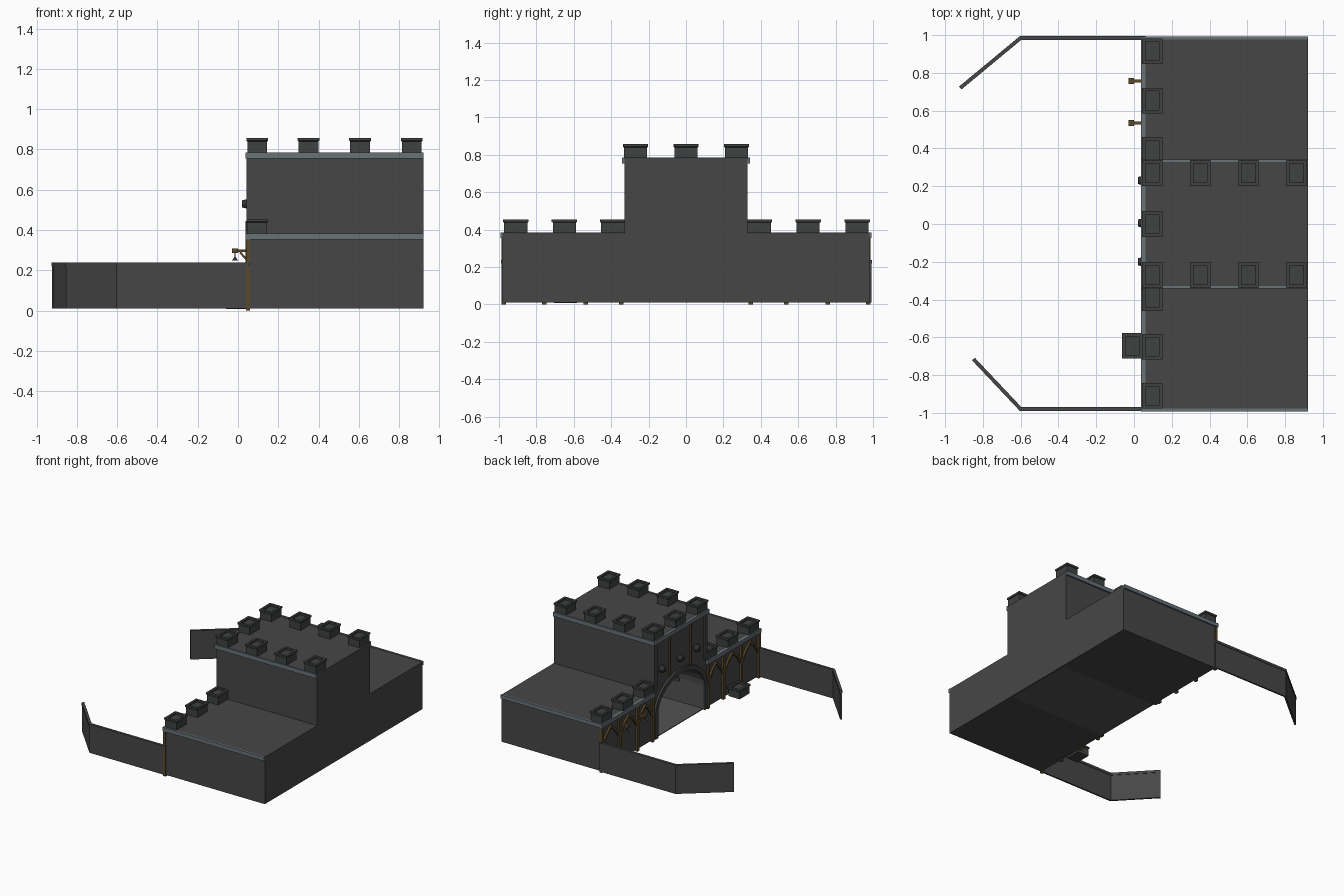
import bpy, bmesh, math
from mathutils import Vector

if "Cube" in bpy.data.objects:
    bpy.data.objects.remove(bpy.data.objects["Cube"])


def mat(name, r, g, b):
    m = bpy.data.materials.new(name)
    m.diffuse_color = (r, g, b, 1)
    m.use_nodes = True
    m.node_tree.nodes["Principled BSDF"].inputs["Base Color"].default_value = m.diffuse_color
    return m


STONE = mat("dark stone", .062, .062, .062)
CAP = mat("merlon stone", .05, .052, .052)
INNER = mat("inner stone", .085, .085, .085)
TRIM = mat("blue grey trim", .14, .17, .185)
WOOD = mat("timber", .105, .068, .025)
IRON = mat("iron", .03, .03, .033)


def finish(bm, name, *mats):
    bmesh.ops.recalc_face_normals(bm, faces=bm.faces)
    me = bpy.data.meshes.new(name)
    bm.to_mesh(me)
    bm.free()
    for m in mats:
        me.materials.append(m)
    ob = bpy.data.objects.new(name, me)
    bpy.context.collection.objects.link(ob)
    return ob


def box(name, m, x0, x1, y0, y1, z0, z1):
    bm = bmesh.new()
    bmesh.ops.create_cube(bm, size=1)
    for v in bm.verts:
        v.co = ((x0 + x1) / 2 + v.co.x * (x1 - x0),
                (y0 + y1) / 2 + v.co.y * (y1 - y0),
                (z0 + z1) / 2 + v.co.z * (z1 - z0))
    return finish(bm, name, m)


def prism(bm, pts, x0, x1):
    """Extrude a closed (y, z) outline along x."""
    f = bm.faces.new([bm.verts.new((x0, y, z)) for y, z in pts])
    g = bmesh.ops.extrude_face_region(bm, geom=[f])
    for v in g["geom"]:
        if isinstance(v, bmesh.types.BMVert):
            v.co.x = x1


def beam(name, m, a, b, w, h):
    """Bar from a to b, w wide and h deep."""
    a, b = Vector(a), Vector(b)
    ob = box(name, m, -w / 2, w / 2, -h / 2, h / 2, 0, (b - a).length)
    ob.location = a
    ob.rotation_euler = (b - a).to_track_quat('Z', 'Y').to_euler()
    return ob


# gate outline: straight jambs and a low round head
def arch(half, spring, rise, n=14):
    return [(half * math.cos(math.pi * i / n), spring + rise * math.sin(math.pi * i / n))
            for i in range(n + 1)]


# castle body with gate passage, closed at the back
outer = [(-.98, .01), (-.98, .38), (-.33, .38), (-.33, .78),
         (.33, .78), (.33, .38), (.98, .38), (.98, .01)]
head = arch(.29, .2, .21)
bm = bmesh.new()
prism(bm, outer + [(.29, .01)] + head + [(-.29, .01)], .055, .9)
for f in bm.faces:
    c = f.calc_center_median()
    if abs(c.y) < .3 and .012 < c.z < .42 and abs(f.normal.x) < .5:
        f.material_index = 1
finish(bm, "castle_body", STONE, INNER)
bm = bmesh.new()
prism(bm, outer, .9, .92)
finish(bm, "back_wall", STONE)
box("passage_back", INNER, .892, .9, -.29, .29, .012, .42)
box("passage_floor", INNER, .055, .9, -.29, .29, .01, .016)

# arch band around the gate
bm = bmesh.new()
prism(bm, [(.325, .01)] + arch(.325, .2, .245) + [(-.325, .01), (-.29, .01)]
      + head[::-1] + [(.29, .01)], .038, .06)
finish(bm, "gate_arch", CAP)

# trim bands on the parapets
for s in (-1, 1):
    y0, y1 = sorted((s * .978, s * .992))
    box("wing_side_trim", TRIM, .036, .92, y0, y1, .354, .384)
    y0, y1 = sorted((s * .328, s * .342))
    box("tower_side_trim", TRIM, .036, .92, y0, y1, .754, .786)
    y0, y1 = sorted((s * .33, s * .985))
    box("wing_front_trim", TRIM, .036, .06, y0, y1, .354, .384)
    y0, y1 = sorted((s * .295, s * .33))
    box("tower_corner_post", STONE, .042, .06, y0, y1, .4, .755)
    beam("tower_timber", WOOD, (.05, s * .13, .44), (.05, s * .13, .755), .014, .014)
box("tower_front_trim", TRIM, .036, .06, -.335, .335, .754, .786)


# hollow-topped merlon with a flared cap
def merlon(x, y, z):
    bm = bmesh.new()
    rings = [(.049, .062, 0), (.049, .062, .055), (.054, .068, .06), (.054, .068, .073),
             (.036, .05, .073), (.036, .05, .058)]
    loops = [[bm.verts.new((x + sx * a, y + sy * b, z + h))
              for sx, sy in ((-1, -1), (1, -1), (1, 1), (-1, 1))] for a, b, h in rings]
    for lo, hi in zip(loops, loops[1:]):
        for i in range(4):
            j = (i + 1) % 4
            bm.faces.new((lo[i], lo[j], hi[j], hi[i]))
    bm.faces.new(loops[0])
    bm.faces.new(loops[-1])
    finish(bm, "merlon", CAP)


for x in (.096, .35, .606, .862):
    for y in (-.27, .27):
        merlon(x, y, .784)
merlon(.096, 0, .784)
for y in (.915, .653, .392, -.91, -.65, -.392):
    merlon(.096, y, .382)
merlon(-.01, -.645, .008)  # fallen one beside the gate


# curtain walls with a coping, bent inward at the far end
def curtain(path):
    for name, w, z0, z1 in (("curtain_wall", .013, .01, .222), ("wall_coping", .02, .218, .238)):
        bm = bmesh.new()
        p = [Vector(q) for q in path]
        n0, n1 = [Vector((-d.y, d.x)).normalized() for d in (p[1] - p[0], p[2] - p[1])]
        mid = (n0 + n1).normalized()
        offs = [n0, mid / mid.dot(n0), n1]
        ring = [q + o * w / 2 for q, o in zip(p, offs)]
        ring += [q - o * w / 2 for q, o in zip(p, offs)][::-1]
        f = bm.faces.new([bm.verts.new((q.x, q.y, z0)) for q in ring])
        g = bmesh.ops.extrude_face_region(bm, geom=[f])
        for v in g["geom"]:
            if isinstance(v, bmesh.types.BMVert):
                v.co.z = z1
        finish(bm, name, STONE)


curtain([(.06, .985), (-.6, .985), (-.92, .72)])
curtain([(.06, -.98), (-.6, -.98), (-.85, -.715)])

# timber posts and braces on the wing fronts
for s in (-1, 1):
    posts = (.975, .757, .535)
    for y in posts:
        beam("timber_post", WOOD, (.05, s * y, 0), (.05, s * y, .355), .02, .024)
    beam("timber_post", WOOD, (.05, s * .345, 0), (.05, s * .345, .355), .02, .024)
    for a, b in zip(posts, posts[1:] + (.345,)):
        m = (a + b) / 2
        for y in (a, b):
            q = y + (m - y) * .6
            beam("timber_brace", WOOD, (.048, s * y, .2), (.048, s * q, .29), .016, .016)
            beam("timber_brace", WOOD, (.048, s * q, .285), (.048, s * m, .325), .016, .016)


def cone(name, m, loc, r1, r2, d, along_x=False):
    bm = bmesh.new()
    bmesh.ops.create_cone(bm, cap_ends=True, segments=10, radius1=r1, radius2=r2, depth=d)
    ob = finish(bm, name, m)
    ob.location = loc
    if along_x:
        ob.rotation_euler.y = math.pi / 2
    return ob


# bracketed hanging lamps on the left wing
for y in (.757, .535):
    beam("lamp_arm", WOOD, (.045, y, .297), (-.005, y, .297), .014, .014)
    beam("lamp_brace", WOOD, (.045, y, .25), (.01, y, .29), .01, .01)
    box("lamp_arm_end", WOOD, -.03, 0, y - .015, y + .015, .287, .308)
    cone("lamp_chain", IRON, (-.015, y, .275), .003, .003, .03)
    cone("lamp_shade", IRON, (-.015, y, .257), .016, .004, .018)

# round bosses on the tower front and a lamp under the arch
for y in (.23, .005, -.2):
    cone("tower_boss", IRON, (.038, y, .53), .018, .028, .036, True)
cone("gate_lamp_chain", IRON, (.075, 0, .395), .003, .003, .05)
cone("gate_lamp", IRON, (.075, 0, .36), .02, .008, .03)
